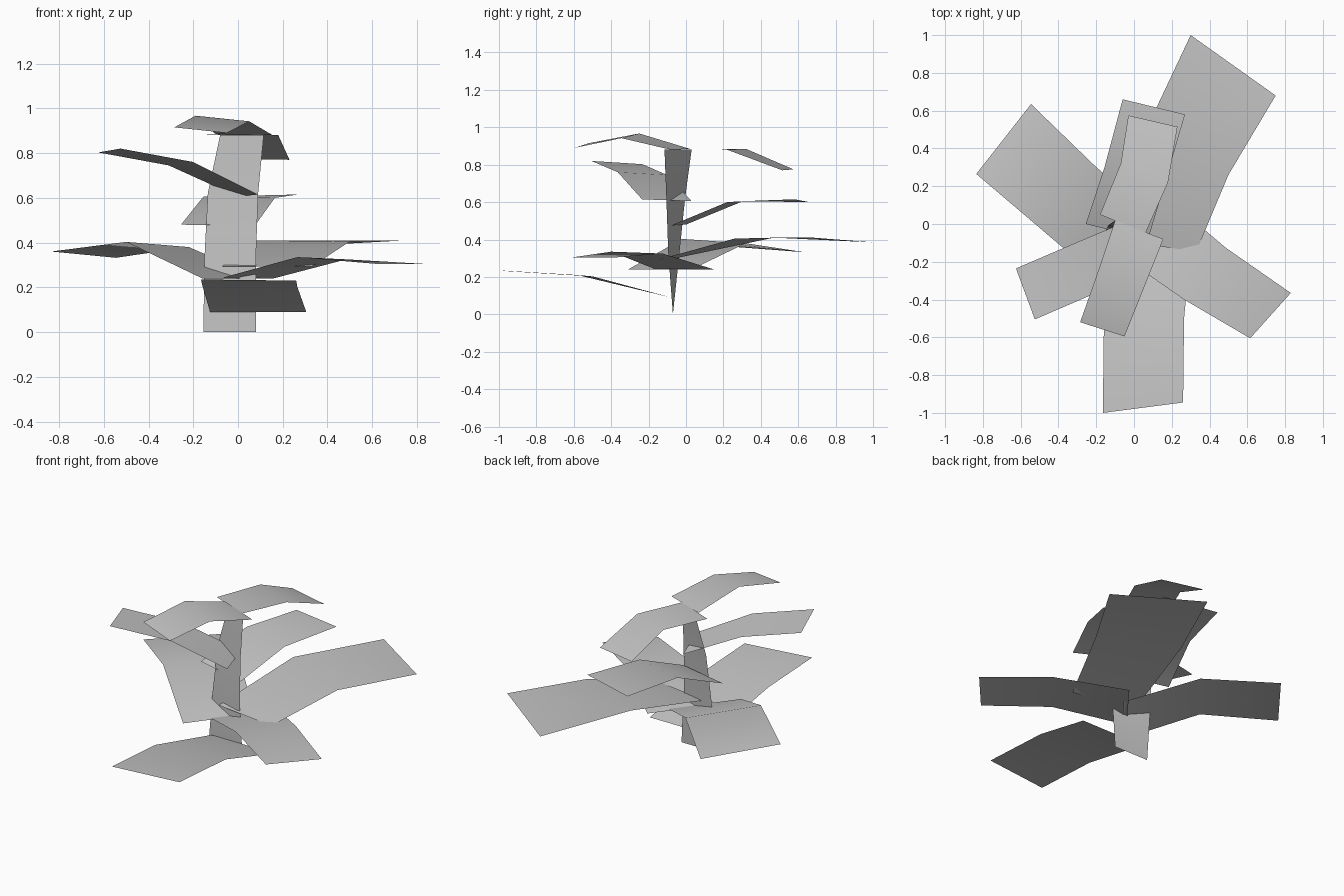
import bpy

cube = bpy.data.objects.get("Cube")
if cube:
    bpy.data.objects.remove(cube, do_unlink=True)

# One pale grey for the whole plant
grey = bpy.data.materials.new("pale_grey")
grey.use_nodes = True
colour = (0.55, 0.55, 0.55, 1.0)
grey.diffuse_color = colour
bsdf = next(n for n in grey.node_tree.nodes if n.type == 'BSDF_PRINCIPLED')
bsdf.inputs["Base Color"].default_value = colour


def strip(name, rows):
    """Thin sheet through pairs of (left, right) edge points, seen looking along it."""
    verts = [p for row in rows for p in row]
    faces = [(2 * i, 2 * i + 1, 2 * i + 3, 2 * i + 2) for i in range(len(rows) - 1)]
    mesh = bpy.data.meshes.new(name)
    mesh.from_pydata(verts, [], faces)
    mesh.materials.append(grey)
    for poly in mesh.polygons:
        poly.use_smooth = True
    obj = bpy.data.objects.new(name, mesh)
    bpy.context.scene.collection.objects.link(obj)
    return obj


# Twisted flat stem
strip("stem", [
    ((-0.155, -0.07, 0.0), (0.08, -0.07, 0.0)),
    ((-0.15, -0.035, 0.33), (0.08, -0.095, 0.33)),
    ((-0.135, -0.005, 0.62), (0.09, -0.105, 0.62)),
    ((-0.08, 0.03, 0.88), (0.115, -0.115, 0.88)),
])

# Leaves: base, bend and tip edges, each as left and right point
leaves = {
    "top_back_leaf": [
        ((-0.18, 0.05, 0.88), (0.06, -0.05, 0.88)),
        ((-0.07, 0.32, 0.885), (0.18, 0.22, 0.88)),
        ((-0.03, 0.575, 0.775), (0.23, 0.515, 0.77))],
    "top_front_leaf": [
        ((0.155, -0.08, 0.88), (-0.10, 0.02, 0.885)),
        ((0.05, -0.345, 0.942), (-0.19, -0.25, 0.967)),
        ((-0.05, -0.595, 0.89), (-0.285, -0.52, 0.915))],
    "upper_right_leaf": [
        ((0.09, -0.235, 0.615), (0.0, 0.03, 0.605)),
        ((-0.20, -0.365, 0.76), (-0.31, -0.10, 0.745)),
        ((-0.525, -0.505, 0.82), (-0.625, -0.235, 0.803))],
    "middle_back_leaf": [
        ((-0.255, 0.0, 0.48), (0.075, -0.08, 0.475)),
        ((-0.155, 0.305, 0.605), (0.165, 0.22, 0.60)),
        ((-0.06, 0.66, 0.60), (0.27, 0.58, 0.615))],
    "large_back_leaf": [
        ((-0.07, -0.09, 0.293), (0.33, -0.145, 0.293)),
        ((0.05, 0.47, 0.41), (0.50, 0.26, 0.405)),
        ((0.30, 1.0, 0.385), (0.75, 0.68, 0.41))],
    "low_back_right_leaf": [
        ((-0.16, -0.31, 0.24), (0.10, 0.03, 0.24)),
        ((-0.50, -0.02, 0.403), (-0.22, 0.32, 0.38)),
        ((-0.835, 0.265, 0.36), (-0.545, 0.635, 0.332))],
    "low_left_leaf": [
        ((0.16, 0.15, 0.24), (-0.08, -0.16, 0.24)),
        ((0.485, -0.125, 0.325), (0.265, -0.40, 0.335)),
        ((0.83, -0.365, 0.305), (0.615, -0.605, 0.305))],
    "low_front_leaf": [
        ((0.305, -0.08, 0.09), (-0.125, -0.08, 0.09)),
        ((0.265, -0.50, 0.203), (-0.16, -0.58, 0.21)),
        ((0.26, -0.945, 0.23), (-0.165, -1.0, 0.235))],
}
for leaf_name, leaf_rows in leaves.items():
    strip(leaf_name, leaf_rows)
